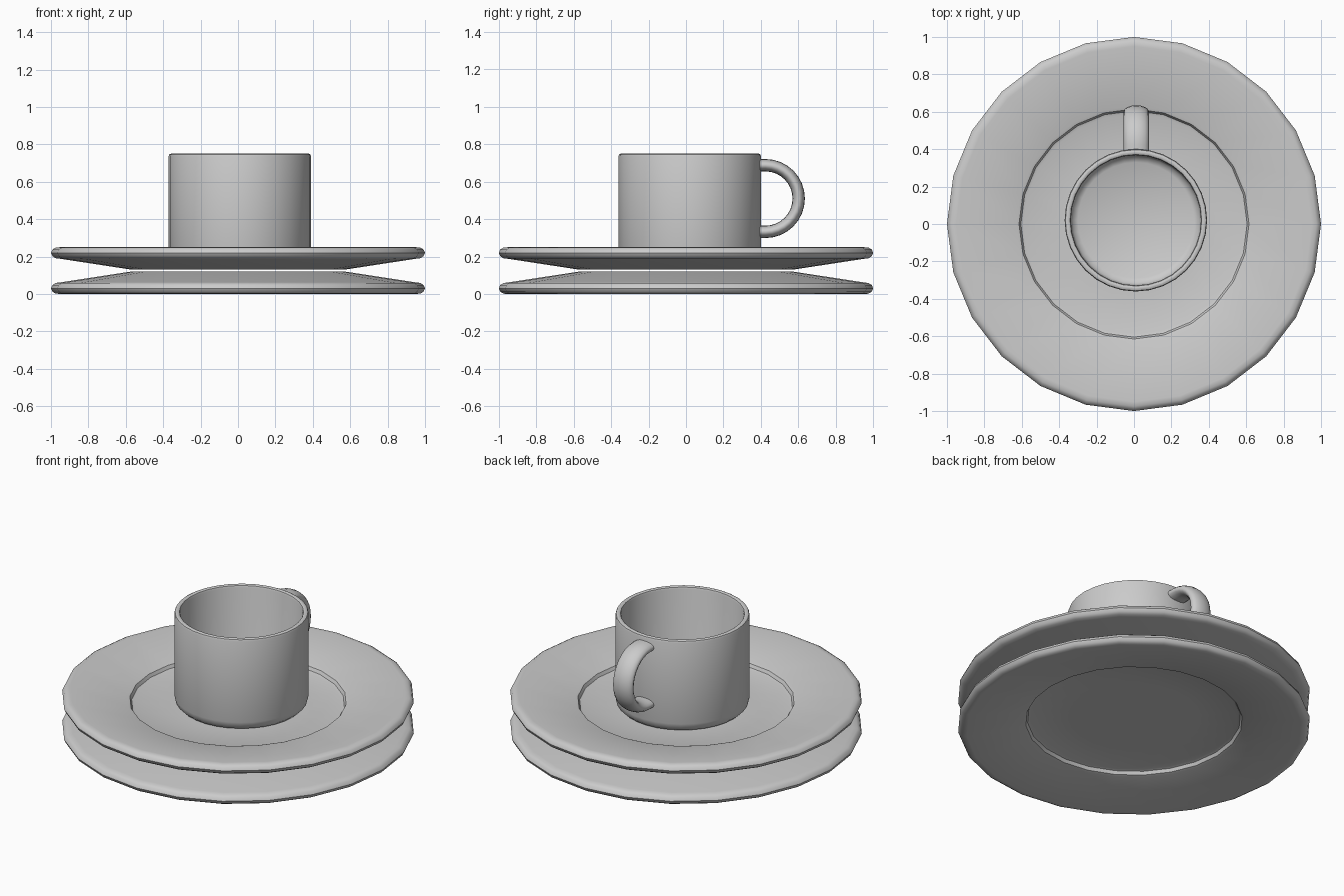
import bpy, bmesh, math

if "Cube" in bpy.data.objects:
    bpy.data.objects.remove(bpy.data.objects["Cube"])


def finish(bm, name, angle=40):
    bmesh.ops.remove_doubles(bm, verts=bm.verts, dist=1e-5)
    bmesh.ops.recalc_face_normals(bm, faces=bm.faces)
    mesh = bpy.data.meshes.new(name)
    bm.to_mesh(mesh)
    bm.free()
    obj = bpy.data.objects.new(name, mesh)
    bpy.context.collection.objects.link(obj)
    bpy.ops.object.select_all(action='DESELECT')
    obj.select_set(True)
    bpy.context.view_layer.objects.active = obj
    bpy.ops.object.shade_smooth_by_angle(angle=math.radians(angle))
    return obj


def lathe(name, profile, sides, centre=(0, 0)):
    """Revolve an (r, z) profile that starts and ends on the axis."""
    bm = bmesh.new()
    rings = []
    for r, z in profile:
        if r == 0:
            rings.append([bm.verts.new((centre[0], centre[1], z))] * sides)
        else:
            rings.append([bm.verts.new((centre[0] + r * math.cos(2 * math.pi * i / sides),
                                        centre[1] + r * math.sin(2 * math.pi * i / sides), z))
                          for i in range(sides)])
    for a, b in zip(rings, rings[1:]):
        for i in range(sides):
            j = (i + 1) % sides
            bm.faces.new(dict.fromkeys((a[i], a[j], b[j], b[i])))
    return finish(bm, name)


# Two saucers, the lower one upside down
saucer = [(0, .13), (.57, .13), (.95, .188), (.975, .191), (.992, .202), (1, .22),
          (.992, .238), (.975, .248), (.95, .25), (.63, .202), (.615, .197),
          (.605, .178), (.59, .173), (.36, .173), (0, .173)]
lathe("upper_saucer", saucer, 24)
lathe("lower_saucer", [(r, .25 - z) for r, z in saucer], 24)

# Cup: outside, rounded rim, inside
CX, CY = .01, .02
cup = [(0, .174), (.33, .174), (.355, .181), (.374, .2), (.381, .23), (.381, .735),
       (.377, .746), (.368, .75), (.36, .75), (.352, .746), (.348, .735),
       (.348, .25), (.338, .225), (.31, .21), (0, .21)]
lathe("cup", cup, 32, (CX, CY))

# Handle: half ring with a flat oval section, running into the cup wall
path = [(.37, .687, math.pi / 2)]
for k in range(17):
    t = math.pi / 2 - math.pi * k / 16
    path.append((.424 + .178 * math.cos(t), .51 + .178 * math.sin(t), t))
path.append((.37, .332, -math.pi / 2))
bm = bmesh.new()
N = 16
rings = []
for y, z, t in path:
    ring = []
    for i in range(N):
        a = 2 * math.pi * i / N
        d = .033 * math.sin(a)
        ring.append(bm.verts.new((CX + .002 + .067 * math.cos(a),
                                  y + d * math.cos(t), z + d * math.sin(t))))
    rings.append(ring)
for a, b in zip(rings, rings[1:]):
    for i in range(N):
        j = (i + 1) % N
        bm.faces.new((a[i], a[j], b[j], b[i]))
bm.faces.new(rings[0])
bm.faces.new(rings[-1])
finish(bm, "cup_handle", 60)
